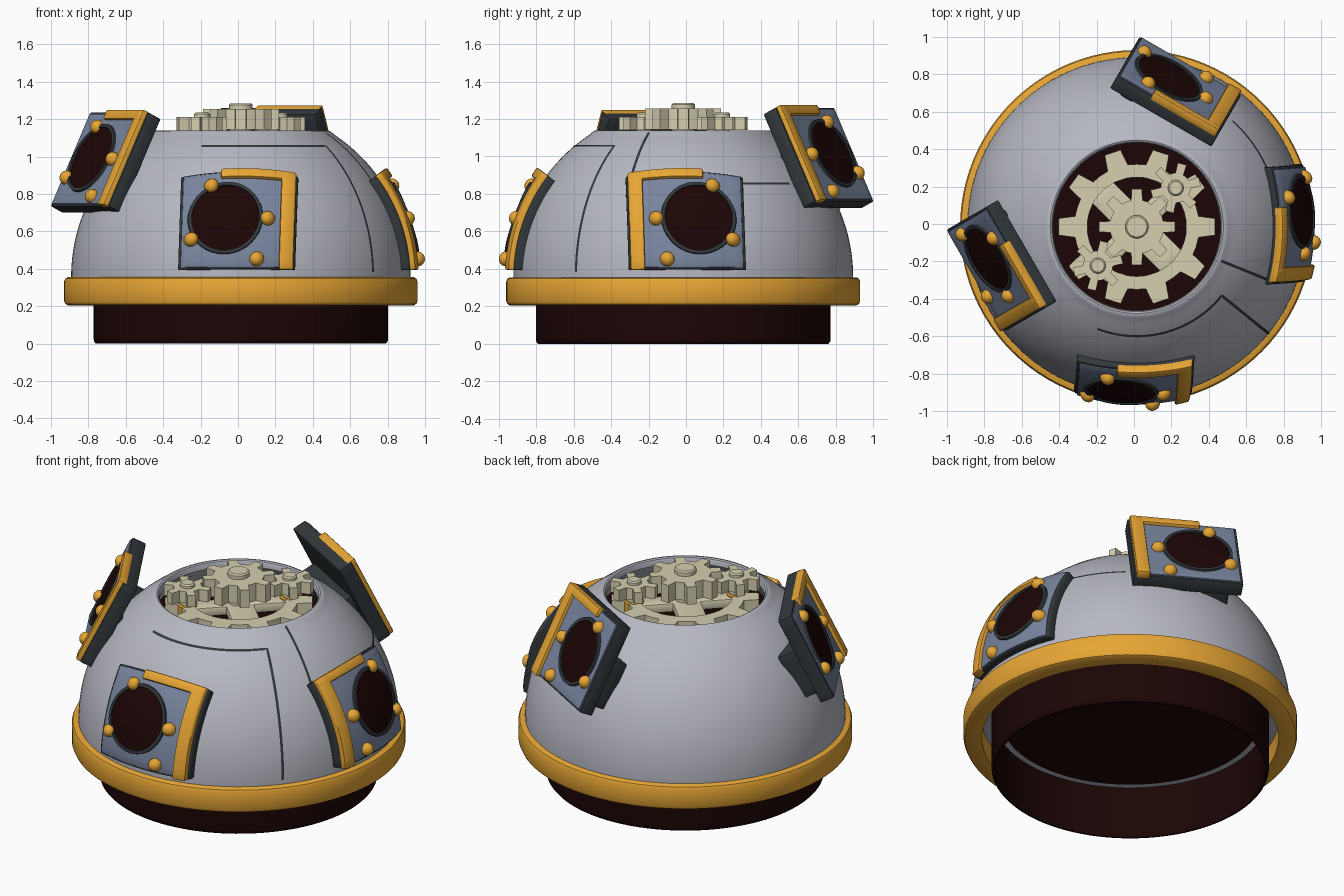
import bpy, bmesh, math
from mathutils import Vector

if "Cube" in bpy.data.objects:
    bpy.data.objects.remove(bpy.data.objects["Cube"])

CX, CY, CZ, R = 0.015, -0.015, 0.36, 0.907   # dome centre and radius


def mat(name, rgb):
    m = bpy.data.materials.new(name)
    m.diffuse_color = (*rgb, 1)
    m.use_nodes = True
    m.node_tree.nodes["Principled BSDF"].inputs["Base Color"].default_value = m.diffuse_color
    return m


GREY = mat("shell_grey", (0.47, 0.48, 0.54))
GOLD = mat("gold", (0.80, 0.38, 0.035))
BLUE = mat("slate_blue", (0.19, 0.235, 0.345))
DARK = mat("charcoal", (0.032, 0.039, 0.044))
MAROON = mat("dark_maroon", (0.012, 0.0015, 0.0015))
BEIGE = mat("beige", (0.66, 0.62, 0.43))


def world(x, y, z):
    return Vector((CX + x, CY + y, z))


def finish(name, bm, material, place=world):
    """Place the local vertices and make an object."""
    bmesh.ops.remove_doubles(bm, verts=bm.verts, dist=1e-5)
    for v in bm.verts:
        v.co = place(*v.co)
    bmesh.ops.recalc_face_normals(bm, faces=bm.faces)
    me = bpy.data.meshes.new(name)
    bm.to_mesh(me)
    bm.free()
    me.materials.append(material)
    ob = bpy.data.objects.new(name, me)
    bpy.context.collection.objects.link(ob)
    return ob


def lathe(name, profile, material, place=world, at=(0, 0), segs=96, closed=False):
    bm = bmesh.new()
    rows = [[bm.verts.new((at[0] + r * math.cos(math.tau * i / segs),
                           at[1] + r * math.sin(math.tau * i / segs), h))
             for i in range(segs)] for r, h in profile]
    for k in range(len(rows) if closed else len(rows) - 1):
        a, b = rows[k], rows[(k + 1) % len(rows)]
        for i in range(segs):
            j = (i + 1) % segs
            bm.faces.new((a[i], a[j], b[j], b[i]))
    return finish(name, bm, material, place)


def box(name, u0, u1, v0, v1, h0, h1, material, place, bevel=0.008):
    """Bevelled slab, sliced so that it can follow a curved surface."""
    bm = bmesh.new()
    bmesh.ops.create_cube(bm, size=1)
    for v in bm.verts:
        v.co = ((u0 + u1) / 2 + v.co.x * (u1 - u0), (v0 + v1) / 2 + v.co.y * (v1 - v0),
                (h0 + h1) / 2 + v.co.z * (h1 - h0))
    bmesh.ops.bevel(bm, geom=bm.edges[:], offset=bevel, segments=2, profile=0.5, affect='EDGES')
    for axis, lo, hi in ((0, u0, u1), (1, v0, v1)):
        n = max(1, round((hi - lo) / 0.05))
        for i in range(1, n):
            co, no = Vector((0, 0, 0)), Vector((0, 0, 0))
            co[axis], no[axis] = lo + (hi - lo) * i / n, 1
            bmesh.ops.bisect_plane(bm, geom=bm.verts[:] + bm.edges[:] + bm.faces[:],
                                   plane_co=co, plane_no=no)
    return finish(name, bm, material, place)


def arc(radius, cz, a0, a1, n):
    return [(radius * math.cos(math.radians(a0 + (a1 - a0) * i / n)),
             cz + radius * math.sin(math.radians(a0 + (a1 - a0) * i / n))) for i in range(n + 1)]


# --- Body: shell, floors, base, trim ring
shell = arc(R, CZ, -2, 56.5, 32) + [(0.487, 1.129), (0.475, 1.137), (0.463, 1.139),
                                    (0.454, 1.134), (0.449, 1.122), (0.447, 1.10)]
shell += arc(0.85, CZ, 55, 0, 12) + [(0.73, 0.325)]
lathe("dome_shell", shell, GREY, closed=True)
lathe("base_plate", [(0, 0.328), (0.735, 0.328), (0.735, 0.345), (0, 0.345)], MAROON)
lathe("well_floor", [(0, 1.03), (0.47, 1.03), (0.47, 1.02), (0, 1.02)], MAROON)
lathe("base_ring", [(0.775, 0), (0.785, 0.012), (0.787, 0.03), (0.787, 0.325),
                    (0.765, 0.325), (0.765, 0)], MAROON, closed=True)
lathe("trim_ring", [(0.925, 0.205), (0.938, 0.212), (0.945, 0.228), (0.945, 0.332), (0.938, 0.348),
                    (0.925, 0.355), (0.84, 0.355), (0.84, 0.205)], GOLD, closed=True)


# --- Gears in the well
def gear(name, teeth, root, tip, z0, z1, at=(0, 0), phase=0.0, hole=0.0):
    bm = bmesh.new()
    step = math.tau / teeth
    pts = []
    for t in range(teeth):
        for off, r in ((-0.5, root), (-0.27, root), (-0.17, tip), (0.17, tip), (0.27, root)):
            pts.append((math.radians(phase) + (t + off) * step, r))

    def ring(z, radius=None):
        return [bm.verts.new((at[0] + (radius or r) * math.cos(a),
                              at[1] + (radius or r) * math.sin(a), z)) for a, r in pts]

    def bridge(p, q):
        for i in range(len(p)):
            j = (i + 1) % len(p)
            bm.faces.new((p[i], p[j], q[j], q[i]))
    lo, hi = ring(z0), ring(z1)
    bridge(lo, hi)
    if hole:
        ilo, ihi = ring(z0, hole), ring(z1, hole)
        bridge(ilo, ihi)
        bridge(lo, ilo)
        bridge(hi, ihi)
    else:
        bm.faces.new(lo)
        bm.faces.new(hi)
    return finish(name, bm, BEIGE)


def post(name, r, z0, z1, at, material):
    lathe(name, [(0, z0), (r, z0), (r, z1 - 0.008), (r - 0.008, z1), (0, z1)],
          material, at=at, segs=32)


gear("ring_gear", 10, 0.335, 0.42, 1.03, 1.10, hole=0.265)
for k, w in ((1, 0.055), (-1, 0.08)):
    c, s = math.cos(math.radians(45 * k)), math.sin(math.radians(45 * k))
    box("gear_spoke", -0.28, 0.28, -w, w, 1.035, 1.09, BEIGE,
        lambda x, y, z, c=c, s=s: world(x * c - y * s, x * s + y * c, z))
gear("centre_gear", 8, 0.145, 0.205, 1.145, 1.255)
post("centre_hub", 0.062, 1.03, 1.285, (0, 0), BEIGE)
for k in (1, -1):
    at = (0.208 * k, 0.208 * k)
    gear("small_gear", 6, 0.08, 0.135, 1.14, 1.212, at, phase=15)
    post("small_hub", 0.042, 1.08, 1.235, at, BEIGE)
    post("small_axle", 0.055, 1.03, 1.105, at, GOLD)


# --- Thin seam lines along the shell, as (azimuth, elevation) paths
def seam(path):
    dense = []
    for (a0, e0), (a1, e1) in zip(path, path[1:]):
        n = max(2, int(max(abs(a1 - a0), abs(e1 - e0)) / 2))
        dense += [(a0 + (a1 - a0) * i / n, e0 + (e1 - e0) * i / n) for i in range(n)]
    dense.append(path[-1])
    pts = []
    for a, e in dense:
        a, e = math.radians(a), math.radians(e)
        pts.append(Vector((math.cos(a) * math.cos(e), math.sin(a) * math.cos(e), math.sin(e))))
    bm = bmesh.new()
    rows = []
    for i, p in enumerate(pts):
        side = p.cross(pts[min(i + 1, len(pts) - 1)] - pts[max(i - 1, 0)]).normalized() * 0.0075
        rows.append([bm.verts.new(p * (R + 0.003) + side * k + Vector((0, 0, CZ))) for k in (-1, 1)])
    for a, b in zip(rows, rows[1:]):
        bm.faces.new((a[0], a[1], b[1], b[0]))
    finish("seam_line", bm, DARK)


seam([(249, 50), (321, 50), (321, 1.5)])
seam([(-22, 58), (-22, 28)])
seam([(48, 33), (18, 33)])


# --- Panels: u across, v up, h outward
def curved(u, v, h):
    u += 0.03 * v - 0.013
    rho = math.sqrt((R + h + 0.014) ** 2 - 0.92 * u * u)
    el = math.radians(19.4) + v / 0.935
    return Vector((CX + u, CY - rho * math.cos(el), CZ + rho * math.sin(el)))


AZ, TILT = math.radians(210), math.radians(26)
OUT = Vector((math.cos(AZ), math.sin(AZ), 0))
ACROSS = Vector((-OUT.y, OUT.x, 0))
NORMAL = OUT * math.cos(TILT) + Vector((0, 0, math.sin(TILT)))
UP = Vector((0, 0, math.cos(TILT))) - OUT * math.sin(TILT)


def lifted(u, v, h):
    return Vector((-0.738, -0.241, 0.985)) + ACROSS * u + UP * v + NORMAL * (h - 0.021)


def mirrored(place, rise=0.0):
    def f(u, v, h):
        p = place(u, v, h)
        return Vector((-p.y, -p.x, p.z + rise))
    return f


def panel(place, back):
    box("panel_back", -0.314, 0.312, -0.28, 0.28, back, 0.024, DARK, place)
    box("panel_face", -0.300, 0.298, -0.268, 0.268, 0.0, 0.031, BLUE, place, 0.004)
    box("panel_trim_side", 0.224, 0.302, -0.282, 0.283, 0.0, 0.052, GOLD, place, 0.01)
    box("panel_trim_top", -0.10, 0.302, 0.228, 0.283, 0.0, 0.052, GOLD, place, 0.01)
    eye = (-0.07, 0.002)
    lathe("lens_rim", [(0.178, 0.02), (0.181, 0.042), (0.199, 0.042), (0.204, 0.02)],
          DARK, place, eye, 48, closed=True)
    lathe("lens", [(0.183, 0.034), (0.12, 0.037), (0.06, 0.039), (0, 0.04)], MAROON, place, eye, 48)
    for at in ((-0.15, 0.187), (0.157, -0.004), (-0.25, -0.115), (0.105, -0.225)):
        lathe("bolt", arc(0.039, 0.032, -20, 90, 7), GOLD, place, at, 20)


panel(curved, -0.03)
panel(mirrored(curved), -0.03)
for raised in (lifted, mirrored(lifted, 0.025)):
    panel(raised, -0.062)
    # block joining the raised panel to the shell
    box("panel_mount", -0.25, 0.25, -0.24, 0.05, -0.18, -0.05, DARK, raised)

# --- Smooth shading with sharp edges kept
for ob in bpy.context.scene.objects:
    ob.select_set(True)
    bpy.context.view_layer.objects.active = ob
bpy.ops.object.shade_smooth_by_angle(angle=math.radians(35))
